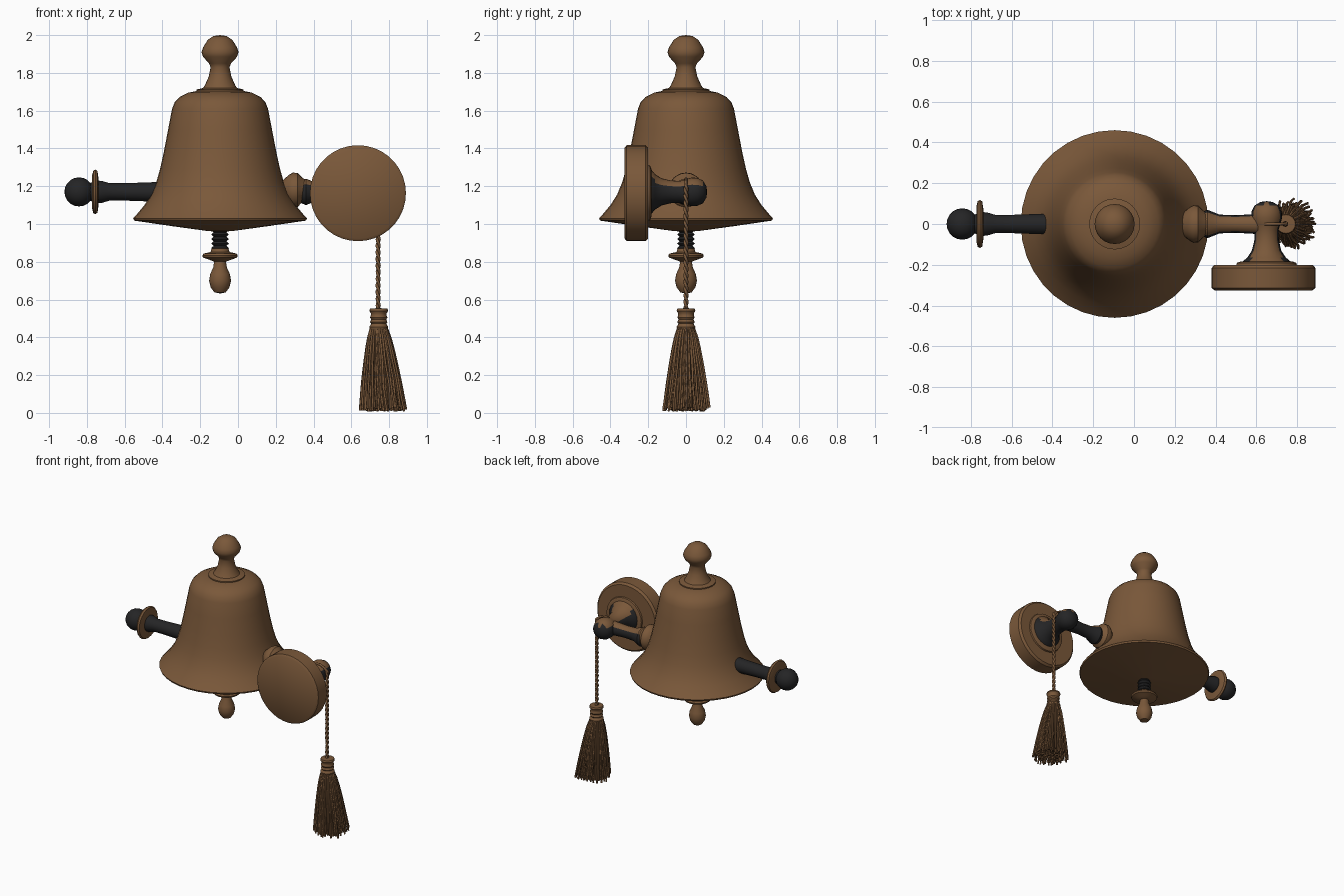
import bpy, bmesh, math, random
from mathutils import Matrix, Vector

if "Cube" in bpy.data.objects:
    bpy.data.objects.remove(bpy.data.objects["Cube"])

random.seed(4)


def material(name, rgb):
    m = bpy.data.materials.new(name)
    m.diffuse_color = (*rgb, 1)
    m.use_nodes = True
    m.node_tree.nodes["Principled BSDF"].inputs["Base Color"].default_value = m.diffuse_color
    return m


BRONZE = material("bronze brown", (0.195, 0.098, 0.042))
BLACK = material("soft black", (0.018, 0.018, 0.019))

# Rotations that lay a turned part along x or y
ALONG = {"z": Matrix.Identity(4),
         "x": Matrix.Rotation(math.radians(90), 4, "Y"),
         "y": Matrix.Rotation(math.radians(-90), 4, "X")}


def turned(name, profile, origin, mats, axis="z", sides=24, angle=40):
    """Revolve (radius, distance) points around an axis through origin."""
    bm = bmesh.new()
    rings = []
    for r, d in profile:
        if r == 0:
            rings.append([bm.verts.new((0, 0, d))])
        else:
            rings.append([bm.verts.new((r * math.cos(a), r * math.sin(a), d))
                          for a in (2 * math.pi * i / sides for i in range(sides))])
    for low, high in zip(rings, rings[1:]):
        for i in range(sides):
            j = (i + 1) % sides
            if len(low) == 1:
                bm.faces.new((low[0], high[j], high[i]))
            elif len(high) == 1:
                bm.faces.new((low[i], low[j], high[0]))
            else:
                bm.faces.new((low[i], low[j], high[j], high[i]))
    bm.transform(Matrix.Translation(origin) @ ALONG[axis])
    bmesh.ops.recalc_face_normals(bm, faces=bm.faces)
    # With two materials, upward faces take the second one
    if len(mats) > 1:
        for f in bm.faces:
            f.material_index = int(f.normal.z > 0.5)
    me = bpy.data.meshes.new(name)
    bm.to_mesh(me)
    bm.free()
    for m in mats:
        me.materials.append(m)
    me.shade_smooth()
    me.set_sharp_from_angle(angle=math.radians(angle))
    ob = bpy.data.objects.new(name, me)
    bpy.context.collection.objects.link(ob)
    return ob


def cords(name, paths, radius, mat, res=1):
    """Round cords following lists of points, turned into one mesh."""
    cu = bpy.data.curves.new(name, "CURVE")
    cu.dimensions = "3D"
    cu.bevel_depth = radius
    cu.bevel_resolution = res
    cu.use_fill_caps = True
    for pts in paths:
        s = cu.splines.new("POLY")
        s.points.add(len(pts) - 1)
        for p, co in zip(s.points, pts):
            p.co = (*co, 1)
    cu.materials.append(mat)
    ob = bpy.data.objects.new(name, cu)
    bpy.context.collection.objects.link(ob)
    bpy.ops.object.select_all(action="DESELECT")
    ob.select_set(True)
    bpy.context.view_layer.objects.active = ob
    bpy.ops.object.convert(target="MESH")
    return ob


BX = -0.095   # bell axis
AZ = 1.17     # arm height

# Bell with closed, slightly conical underside
turned("bell", [(0, 0.96), (0.06, 0.962), (0.25, 0.988), (0.455, 1.018), (0.46, 1.03),
                (0.44, 1.052), (0.40, 1.10), (0.365, 1.155), (0.338, 1.22), (0.318, 1.29),
                (0.298, 1.38), (0.275, 1.50), (0.254, 1.61), (0.24, 1.645), (0.215, 1.672),
                (0.17, 1.695), (0.12, 1.705), (0, 1.705)], (BX, 0, 0), [BRONZE], sides=36)

# Knob on the crown
turned("crown_knob", [(0, 1.69), (0.125, 1.69), (0.125, 1.712), (0.09, 1.72), (0.08, 1.735),
                      (0.06, 1.78), (0.05, 1.83), (0.058, 1.85), (0.09, 1.885), (0.098, 1.91),
                      (0.09, 1.935), (0.065, 1.975), (0.035, 1.995), (0, 2.0)],
       (BX, 0, 0), [BRONZE])

# Clapper: threaded stem, collar, drop
thread = [(0, 0.86)]
for i in range(5):
    thread += [(0.034, 0.86 + i * 0.024), (0.047, 0.872 + i * 0.024)]
turned("clapper_thread", thread + [(0, 0.985)], (BX, 0, 0), [BLACK], sides=20)
turned("clapper_collar", [(0, 0.80), (0.03, 0.80), (0.055, 0.81), (0.09, 0.822), (0.094, 0.833),
                          (0.088, 0.843), (0.05, 0.852), (0.045, 0.87), (0, 0.872)],
       (BX, 0, 0), [BRONZE])
turned("clapper_drop", [(0, 0.632), (0.03, 0.638), (0.05, 0.665), (0.058, 0.70), (0.052, 0.735),
                        (0.036, 0.77), (0.03, 0.81), (0, 0.815)], (BX, 0, 0), [BRONZE])

# Left arm: rod, disc, ball end
turned("left_rod", [(0, -0.79), (0.045, -0.79), (0.06, -0.745), (0.058, -0.72), (0.046, -0.68),
                    (0.046, -0.60), (0.052, -0.43), (0, -0.40)],
       (0, 0, AZ), [BLACK], "x", sides=14)
turned("left_disc", [(0, -0.775), (0.09, -0.772), (0.112, -0.766), (0.118, -0.755),
                     (0.11, -0.744), (0.07, -0.738), (0, -0.736)],
       (0, 0, AZ), [BRONZE], "x")
ball = [(0.077 * math.sin(math.pi * i / 10), -0.077 * math.cos(math.pi * i / 10))
        for i in range(11)]
ball[0], ball[-1] = (0, -0.077), (0, 0.077)
turned("left_ball", ball, (-0.842, 0, AZ), [BLACK], "x", sides=20)

# Right arm: flange against the bell, then rod to the elbow
turned("right_flange", [(0, 0.22), (0.05, 0.235), (0.08, 0.27), (0.092, 0.29), (0.09, 0.315),
                        (0.07, 0.335), (0.055, 0.355), (0, 0.36)],
       (0, 0, 1.18), [BRONZE], "x")
turned("right_rod", [(0, 0.33), (0.06, 0.335), (0.07, 0.36), (0.06, 0.385), (0.046, 0.42),
                     (0.043, 0.50), (0.05, 0.62), (0, 0.64)],
       (0, 0, AZ), [BLACK, BRONZE], "x", sides=20)

# Elbow running back from the wall plate, with a bulbous end
turned("elbow", [(0, -0.21), (0.13, -0.21), (0.125, -0.19), (0.095, -0.165), (0.072, -0.13),
                 (0.06, -0.08), (0.058, -0.03), (0.068, 0.0), (0.076, 0.03), (0.074, 0.06),
                 (0.06, 0.09), (0.03, 0.108), (0, 0.112)],
       (0.65, 0, AZ), [BLACK, BRONZE], "y")

# Round wall plate and its raised ring
turned("wall_plate", [(0, -0.325), (0.24, -0.325), (0.254, -0.314), (0.254, -0.215),
                      (0.24, -0.20), (0, -0.20)], (0.635, 0, 1.163), [BRONZE], "y", sides=36)
turned("plate_ring", [(0, -0.205), (0.15, -0.205), (0.145, -0.19), (0.125, -0.183), (0, -0.183)],
       (0.65, 0, 1.165), [BRONZE], "y")

# Rope: two twisted strands hooked over the elbow, down to the tassel
TX = 0.742
rope = []
for phase in (0, math.pi):
    pts = [(0.64, 0, 1.235), (0.68, 0, 1.24), (0.715, 0, 1.225)]
    for i in range(85):
        a = phase + i * 0.7
        pts.append((TX + 0.006 * math.cos(a), 0.006 * math.sin(a), 1.2 - i * 0.0078))
    rope.append(pts)
cords("rope", rope, 0.008, BRONZE)

# Tassel head with wrapped bands
turned("tassel_head", [(0, 0.555), (0.046, 0.552), (0.05, 0.54), (0.042, 0.528), (0.042, 0.515),
                       (0.046, 0.505), (0.04, 0.495), (0.046, 0.48), (0.04, 0.472),
                       (0.05, 0.455), (0.045, 0.435), (0, 0.43)],
       (TX + 0.003, 0, 0), [BRONZE], sides=16)

# Tassel skirt: wavy strands that spread toward the floor
strands = []
for i in range(150):
    f = math.sqrt((i + 0.5) / 150)
    a = i * 2.39996
    wob, amp = random.uniform(0, 6.28), random.uniform(0.001, 0.006)
    reach = 0.125 * f * random.uniform(0.9, 1.06)
    end = random.uniform(0.008, 0.03)
    pts = []
    for k in range(9):
        t = k / 8
        r = 0.042 * f * (1 - t) + reach * (t ** 0.8)
        w = amp * math.sin(wob + t * 9) * t
        pts.append((TX + 0.003 + 0.026 * t + r * math.cos(a) - w * math.sin(a),
                    r * math.sin(a) + w * math.cos(a), 0.45 - (0.45 - end) * t))
    strands.append(pts)
cords("tassel_strands", strands, 0.0068, BRONZE, 0)
